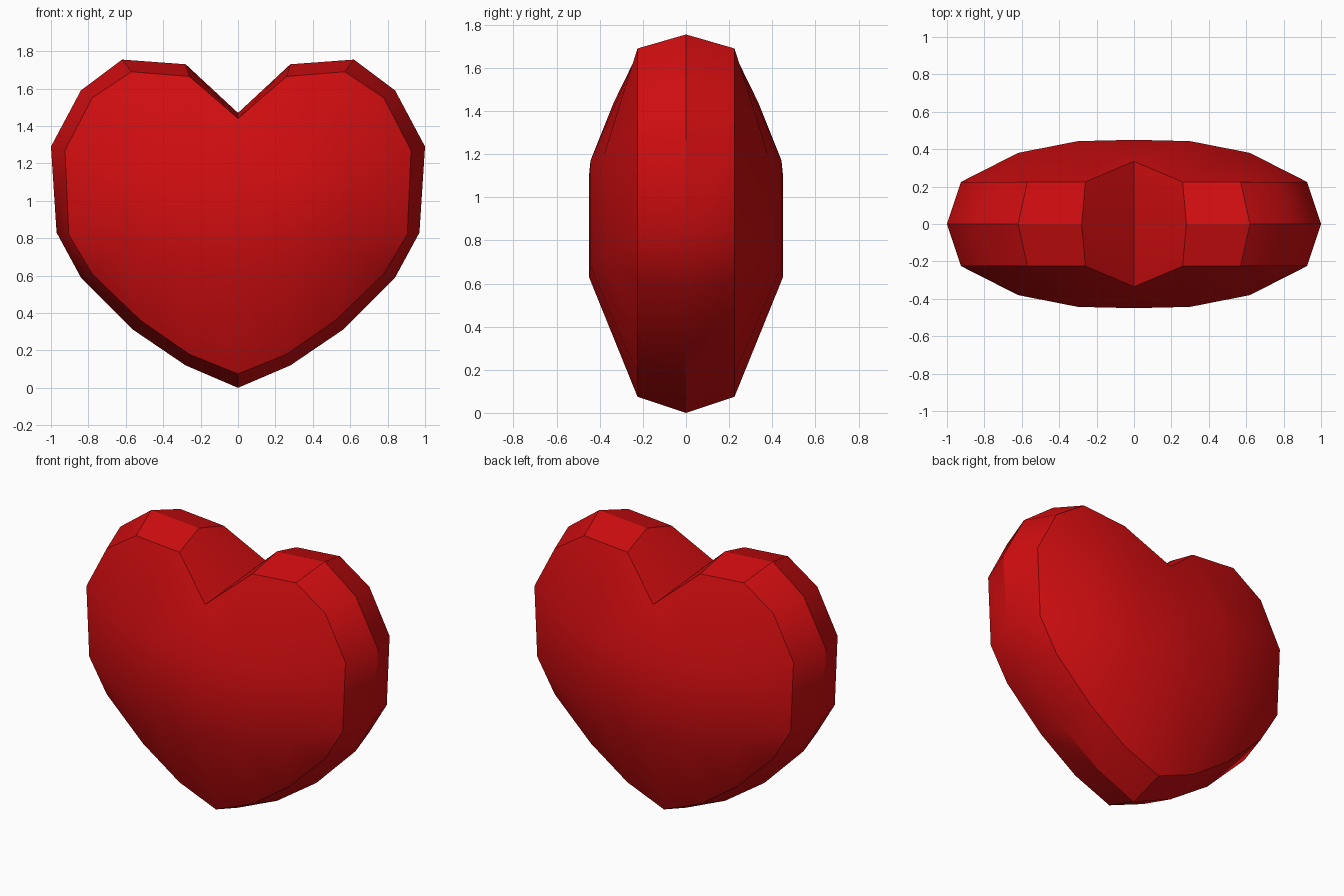
import bpy
import bmesh
from math import radians

if "Cube" in bpy.data.objects:
    bpy.data.objects.remove(bpy.data.objects["Cube"], do_unlink=True)

# Red material
red = bpy.data.materials.new("heart red")
red.use_nodes = True
colour = (0.63, 0.004, 0.005, 1)
red.diffuse_color = colour
red.node_tree.nodes["Principled BSDF"].inputs["Base Color"].default_value = colour

RIM_DEPTH = 0.225

# Domed face, left back quarter: rows run from the top lobe to the bottom tip
dome_rows = [
    [(0, 0.335, 1.44), (0.26, RIM_DEPTH, 1.665), (0.57, RIM_DEPTH, 1.69), (0.78, RIM_DEPTH, 1.55)],
    [(0, 0.45, 1.10), (0.30, 0.443, 1.17), (0.62, 0.38, 1.20), (0.925, RIM_DEPTH, 1.27)],
    [(0, 0.45, 0.63), (0.30, 0.443, 0.68), (0.62, 0.38, 0.74), (0.905, RIM_DEPTH, 0.82)],
    [(0, RIM_DEPTH, 0.075), (0.26, RIM_DEPTH, 0.18), (0.52, RIM_DEPTH, 0.36), (0.78, RIM_DEPTH, 0.61)],
]

# Widest outline (x, z), from the notch round to the tip
outline = [(0, 1.47), (0.28, 1.73), (0.62, 1.755), (0.84, 1.59), (1, 1.29),
           (0.97, 0.83), (0.84, 0.59), (0.56, 0.31), (0.28, 0.12), (0, 0)]

bm = bmesh.new()
grid = [[bm.verts.new(p) for p in row] for row in dome_rows]
rim = [bm.verts.new((x, 0, z)) for x, z in outline]


def bridge(a, b):
    """Join two equal vertex strips with quads."""
    for i in range(len(a) - 1):
        bm.faces.new((a[i], a[i + 1], b[i + 1], b[i]))


# Dome panels, then the bevelled band out to the rim
for upper, lower in zip(grid, grid[1:]):
    bridge(upper, lower)
dome_edge = grid[0] + [row[-1] for row in grid[1:-1]] + grid[-1][::-1]
bridge(dome_edge, rim)

# Mirror the quarter to front and right
for axis in "YX":
    bmesh.ops.mirror(bm, geom=bm.verts[:] + bm.edges[:] + bm.faces[:],
                     axis=axis, merge_dist=0.001)
bmesh.ops.remove_doubles(bm, verts=bm.verts[:], dist=0.001)
bmesh.ops.recalc_face_normals(bm, faces=bm.faces[:])

mesh = bpy.data.meshes.new("heart")
bm.to_mesh(mesh)
bm.free()
mesh.materials.append(red)
heart = bpy.data.objects.new("heart", mesh)
bpy.context.collection.objects.link(heart)

# Smooth domes with crisp facets round the band
bpy.ops.object.select_all(action="DESELECT")
heart.select_set(True)
bpy.context.view_layer.objects.active = heart
bpy.ops.object.shade_smooth_by_angle(angle=radians(30))
